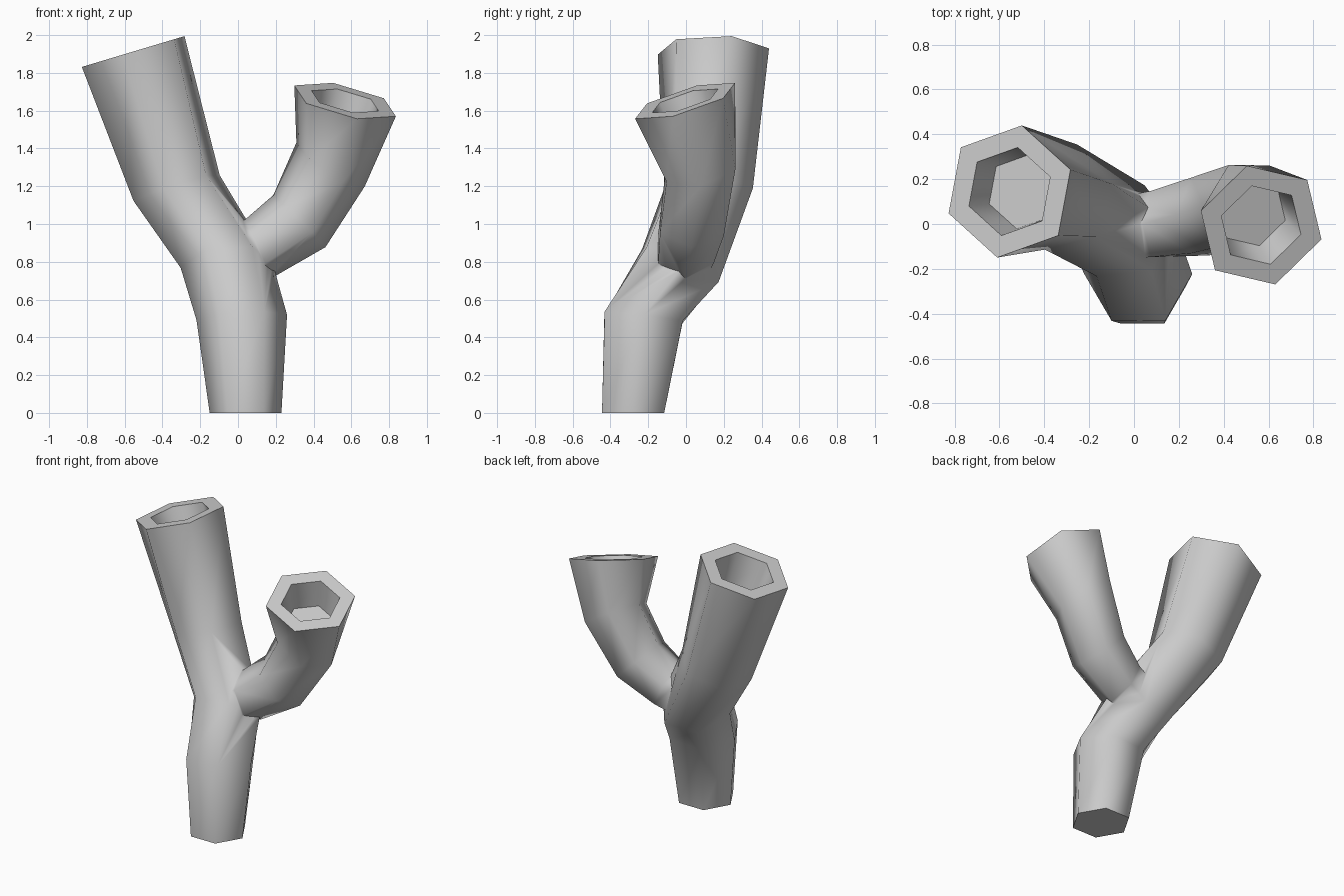
import bpy, bmesh, math
from mathutils import Vector

cube = bpy.data.objects.get("Cube")
if cube:
    bpy.data.objects.remove(cube)

SIDES = 6
grey = bpy.data.materials.new("pale_grey")
grey.use_nodes = True
grey.diffuse_color = (0.6, 0.6, 0.6, 1)
grey.node_tree.nodes["Principled BSDF"].inputs["Base Color"].default_value = (0.6, 0.6, 0.6, 1)


def add_ring(bm, centre, normal, radius, phase):
    """Six-sided ring lying in the plane given by its normal."""
    n = Vector(normal).normalized()
    u = Vector((1, 0, 0))
    u = (u - n * n.dot(u)).normalized()
    v = n.cross(u)
    ring = []
    for i in range(SIDES):
        a = math.radians(phase) + math.tau * i / SIDES
        ring.append(bm.verts.new(Vector(centre) + radius * (u * math.cos(a) + v * math.sin(a))))
    return ring


def make_tube(name, rings, mouth_radius, mouth_depth):
    """Skin the rings, then turn the rim inward to a closed hollow."""
    centre, normal, _, phase = rings[-1]
    floor = Vector(centre) - Vector(normal).normalized() * mouth_depth
    profile = rings + [(centre, normal, mouth_radius, phase),
                       (floor, normal, mouth_radius * 0.85, phase)]
    bm = bmesh.new()
    loops = [add_ring(bm, *r) for r in profile]
    for low, high in zip(loops, loops[1:]):
        for i in range(SIDES):
            j = (i + 1) % SIDES
            bm.faces.new((low[i], low[j], high[j], high[i]))
    bm.faces.new(loops[0][::-1])
    bm.faces.new(loops[-1])
    bmesh.ops.recalc_face_normals(bm, faces=bm.faces)
    mesh = bpy.data.meshes.new(name)
    bm.to_mesh(mesh)
    bm.free()
    mesh.materials.append(grey)
    obj = bpy.data.objects.new(name, mesh)
    bpy.context.collection.objects.link(obj)
    return obj


# Main stem: centre, normal, radius, phase of each ring
stem = make_tube("forked_stem", [
    ((0.04, -0.28, 0.0), (0, 0, 1), 0.19, 0),
    ((0.02, -0.225, 0.505), (-0.06, 0.12, 1), 0.24, 0),
    ((-0.06, -0.03, 0.78), (-0.1, 0.48, 1), 0.245, 4),
    ((-0.325, 0.12, 1.19), (-0.32, 0.1, 1), 0.245, 12),
    ((-0.555, 0.145, 1.913), (-0.3, 0, 1), 0.3, 19),
], 0.2, 0.22)

# Side branch, starting inside the stem
branch = make_tube("side_branch", [
    ((-0.04, -0.02, 0.81), (0.9, 0, 0.42), 0.16, 0),
    ((0.11, 0.0, 0.87), (0.9, 0, 0.42), 0.17, 0),
    ((0.325, 0.035, 1.015), (1, 0.05, 1), 0.195, 0),
    ((0.49, 0.08, 1.315), (0.64, -0.25, 1), 0.215, -8),
    ((0.567, -0.005, 1.652), (0.232, -0.304, 1), 0.288, -17),
], 0.19, 0.2)

# Fuse both tubes into one skin
fuse = stem.modifiers.new("fuse", 'BOOLEAN')
fuse.operation = 'UNION'
fuse.solver = 'EXACT'
fuse.object = branch
bpy.context.view_layer.objects.active = stem
stem.select_set(True)
bpy.ops.object.modifier_apply(modifier="fuse")
bpy.data.objects.remove(branch)

bpy.ops.object.shade_smooth_by_angle(angle=math.radians(75))
